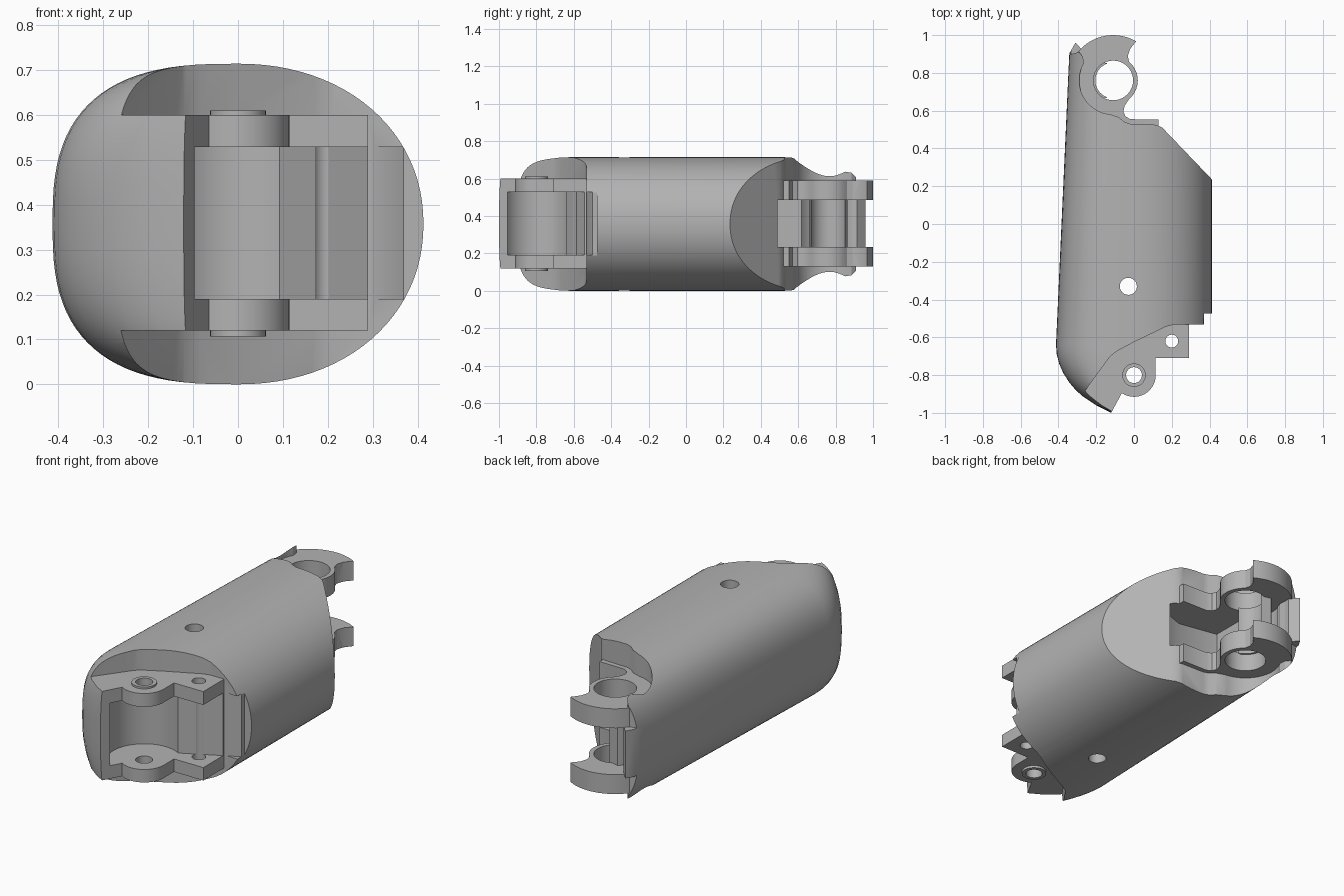
import bpy, bmesh
from math import cos, sin, pi, radians, hypot

if "Cube" in bpy.data.objects:
    bpy.data.objects.remove(bpy.data.objects["Cube"])

grey = bpy.data.materials.new("plain grey")
grey.use_nodes = True
grey.diffuse_color = (0.45, 0.45, 0.45, 1)
grey.node_tree.nodes["Principled BSDF"].inputs["Base Color"].default_value = grey.diffuse_color

HINGE = (-0.11, 0.76)   # rear hinge axis
PIN = (0, -0.8)         # front hinge axis
MID = 0.357             # half height


def finish(name, bm):
    bmesh.ops.recalc_face_normals(bm, faces=bm.faces[:])
    mesh = bpy.data.meshes.new(name)
    bm.to_mesh(mesh)
    bm.free()
    obj = bpy.data.objects.new(name, mesh)
    mesh.materials.append(grey)
    bpy.context.collection.objects.link(obj)
    return obj


def arc(centre, r, a0, a1, n):
    steps = [radians(a0 + (a1 - a0) * i / n) for i in range(n + 1)]
    return [(centre[0] + r * cos(a), centre[1] + r * sin(a)) for a in steps]


def prism(name, plan, z0, z1, round_cap=None):
    """Extrude a plan outline; optionally round the hook edge on one cap."""
    bm = bmesh.new()
    low = [bm.verts.new((x, y, z0)) for x, y in plan]
    high = [bm.verts.new((x, y, z1)) for x, y in plan]
    bm.faces.new(low)
    bm.faces.new(high)
    for i in range(len(plan)):
        j = (i + 1) % len(plan)
        bm.faces.new((low[i], low[j], high[j], high[i]))
    if round_cap is not None:
        edges = []
        for e in bm.edges:
            m = (e.verts[0].co + e.verts[1].co) / 2
            r = hypot(m.x - HINGE[0], m.y - HINGE[1])
            if r > 0.2 and m.y > 0.8 and all(abs(v.co.z - round_cap) < 1e-4 for v in e.verts):
                edges.append(e)
        bmesh.ops.bevel(bm, geom=edges, offset=0.03, segments=4, profile=0.5,
                        affect='EDGES', clamp_overlap=True)
    return finish(name, bm)


def cylinder(name, centre, r, z0, z1, n=40):
    return prism(name, arc(centre, r, 0, 360 - 360 / n, n - 1), z0, z1)


def combine(target, tool, operation):
    mod = target.modifiers.new(operation.lower(), 'BOOLEAN')
    mod.operation = operation
    mod.solver = 'EXACT'
    mod.object = tool
    bpy.context.view_layer.objects.active = target
    bpy.ops.object.modifier_apply(modifier=mod.name)
    bpy.data.objects.remove(tool)


# Rounded outer skin, lofted along y; the -x side tapers
def skin():
    rings = [(-1.0, 0.12), (-0.96, 0.2), (-0.91, 0.275), (-0.875, 0.312), (-0.84, 0.342),
             (-0.79, 0.374), (-0.74, 0.396), (-0.69, 0.409), (-0.64, 0.413), (0.85, 0.345), (1.05, 0.335)]
    n = 96
    bm = bmesh.new()
    loops = []
    for y, w in rings:
        loop = []
        for i in range(n):
            c, s = cos(2 * pi * i / n), sin(2 * pi * i / n)
            p = 2 / 2.1 if c > 0 else 2 / 2.75
            half = 0.413 if c > 0 else -w
            loop.append(bm.verts.new((half * abs(c) ** p, y,
                                      MID + MID * (1 if s > 0 else -1) * abs(s) ** p)))
        loops.append(loop)
    for a, b in zip(loops, loops[1:]):
        for i in range(n):
            j = (i + 1) % n
            bm.faces.new((a[i], a[j], b[j], b[i]))
    bm.faces.new(loops[0])
    bm.faces.new(loops[-1])
    return finish("outer_skin", bm)


# Main block, trimmed in plan at both ends
body_plan = ([(-0.6, -1.06), (-0.39, -1.06), (-0.275, -0.905), (-0.137, -0.715),
              (-0.12, -0.695), (-0.085, -0.67), (0, -0.625), (0.17, -0.543), (0.21, -0.533),
              (0.37, -0.533), (0.37, -0.475), (0.6, -0.475), (0.6, 0.04), (0.15, 0.51),
              (0.12, 0.525), (-0.02, 0.53), (-0.05, 0.54), (-0.08, 0.565)]
             + arc(HINGE, 0.18, 265, 150, 18)
             + [(-0.27, 0.885), (-0.29, 0.91), (-0.33, 0.9), (-0.6, 0.88)])
body = prism("finger_segment", body_plan, -0.1, 0.82)

# Front lugs with bosses
lug_plan = ([(-0.6, -1.1), (-0.18, -1.1), (-0.12, -0.998)]
            + arc(PIN, 0.115, 236, 360, 14)
            + [(0.115, -0.71), (0.29, -0.71), (0.29, -0.5), (-0.2, -0.5), (-0.6, -0.6)])
combine(body, prism("front_lugs", lug_plan, 0.12, 0.6), 'UNION')
combine(body, cylinder("pin_boss", PIN, 0.062, 0.107, 0.61), 'UNION')

# Front slot, round at the hinge with a slanted stop
slot_plan = (arc(PIN, 0.183, 239, 59.5, 24)
             + [(0.41, -0.48), (0.6, -0.4), (0.6, -1.2), (0.02, -1.2)])
combine(body, prism("front_slot", slot_plan, 0.19, 0.528), 'DIFFERENCE')

# Rear slot
rear_slot = [(-0.22, 0.4), (0.0, 0.36), (0.17, 0.42), (0.17, 0.8), (-0.2, 0.8), (-0.22, 0.7)]
combine(body, prism("rear_slot", rear_slot, 0.235, 0.485), 'DIFFERENCE')

# Rear hooked lugs
hook_plan = ([(0.13, 0.44), (0.13, 0.552), (-0.02, 0.555), (-0.045, 0.57), (-0.056, 0.595),
              (-0.05, 0.625)]
             + arc(HINGE, 0.13, -50, 50, 10)
             + [(-0.033, 0.89), (-0.02, 0.93), (0.012, 0.967)]
             + arc(HINGE, 0.24, 62, 190, 24) + [(-0.34, 0.44)])
for z0, z1, cap in ((0.13, 0.235, 0.13), (0.485, 0.59, 0.59)):
    combine(body, prism("rear_lug", hook_plan, z0, z1, cap), 'UNION')

# Stop flap and curved post between the rear lugs
flap = [(-0.4, 0.82), (-0.35, 0.89), (-0.31, 0.96), (-0.268, 0.915), (-0.275, 0.82)]
combine(body, prism("stop_flap", flap, 0.232, 0.488), 'UNION')

# Trim everything to the skin, then drill the holes
combine(body, skin(), 'INTERSECT')
for centre, r in ((PIN, 0.042), ((0.2, -0.62), 0.034), ((-0.03, -0.33), 0.045), (HINGE, 0.105)):
    combine(body, cylinder("drill", centre, r, -0.2, 0.9), 'DIFFERENCE')

post = arc(HINGE, 0.135, 130, 230, 14) + arc(HINGE, 0.095, 252, 108, 14)
rear_post = prism("rear_post", post, 0.225, 0.495)

# Smooth shading with crisp edges
for obj in (body, rear_post):
    bpy.ops.object.select_all(action='DESELECT')
    obj.select_set(True)
    bpy.context.view_layer.objects.active = obj
    bpy.ops.object.shade_smooth_by_angle(angle=radians(30))
